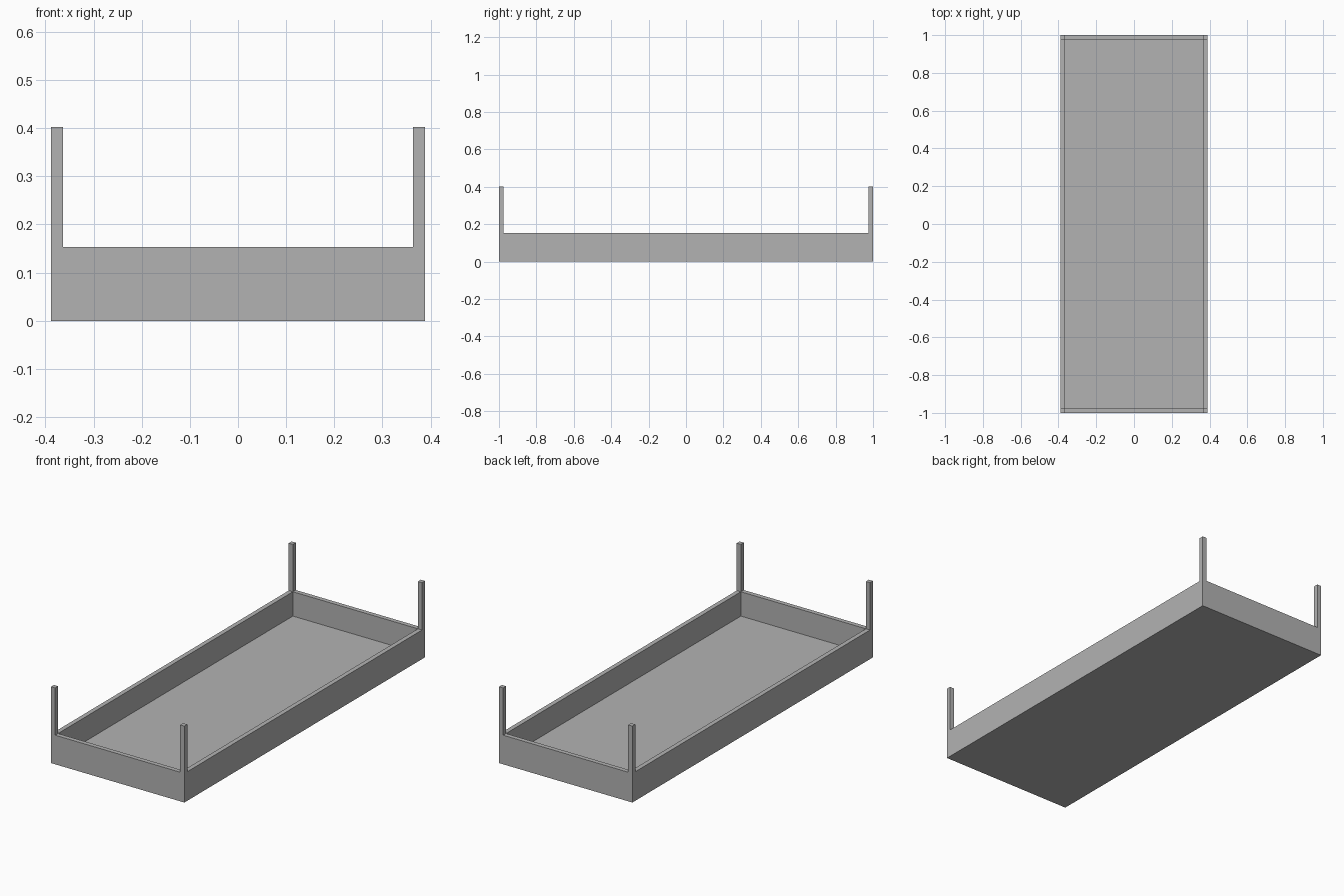
import bpy

cube = bpy.data.objects.get("Cube")
if cube:
    bpy.data.objects.remove(cube, do_unlink=True)

HALF_X, HALF_Y = 0.388, 1.0
WALL = 0.024      # board and post thickness
RIM = 0.153       # top of the side boards
TOP = 0.402       # top of the posts
FLOOR = 0.025

grey = bpy.data.materials.new("plain grey")
grey.use_nodes = True
colour = (0.45, 0.45, 0.45, 1)
grey.diffuse_color = colour
grey.node_tree.nodes["Principled BSDF"].inputs["Base Color"].default_value = colour


def box(name, low, high):
    """Axis-aligned box between two corners."""
    bpy.ops.mesh.primitive_cube_add(size=1)
    obj = bpy.context.object
    obj.name = name
    obj.location = [(a + b) / 2 for a, b in zip(low, high)]
    obj.scale = [b - a for a, b in zip(low, high)]
    bpy.ops.object.transform_apply(location=True, scale=True)
    obj.data.materials.append(grey)
    return obj


inner_x, inner_y = HALF_X - WALL, HALF_Y - WALL

# Floor panel of the tray
box("floor_panel", (-inner_x, -inner_y, 0), (inner_x, inner_y, FLOOR))

# Long side boards and short end boards, between the corner posts
for side, s in (("left", 1), ("right", -1)):
    x0, x1 = sorted((s * inner_x, s * HALF_X))
    box(side + "_board", (x0, -inner_y, 0), (x1, inner_y, RIM))
for end, e in (("front", -1), ("back", 1)):
    y0, y1 = sorted((e * inner_y, e * HALF_Y))
    box(end + "_board", (-inner_x, y0, 0), (inner_x, y1, RIM))

    # Corner posts, full height
    for side, s in (("left", 1), ("right", -1)):
        x0, x1 = sorted((s * inner_x, s * HALF_X))
        box(f"{end}_{side}_post", (x0, y0, 0), (x1, y1, TOP))
